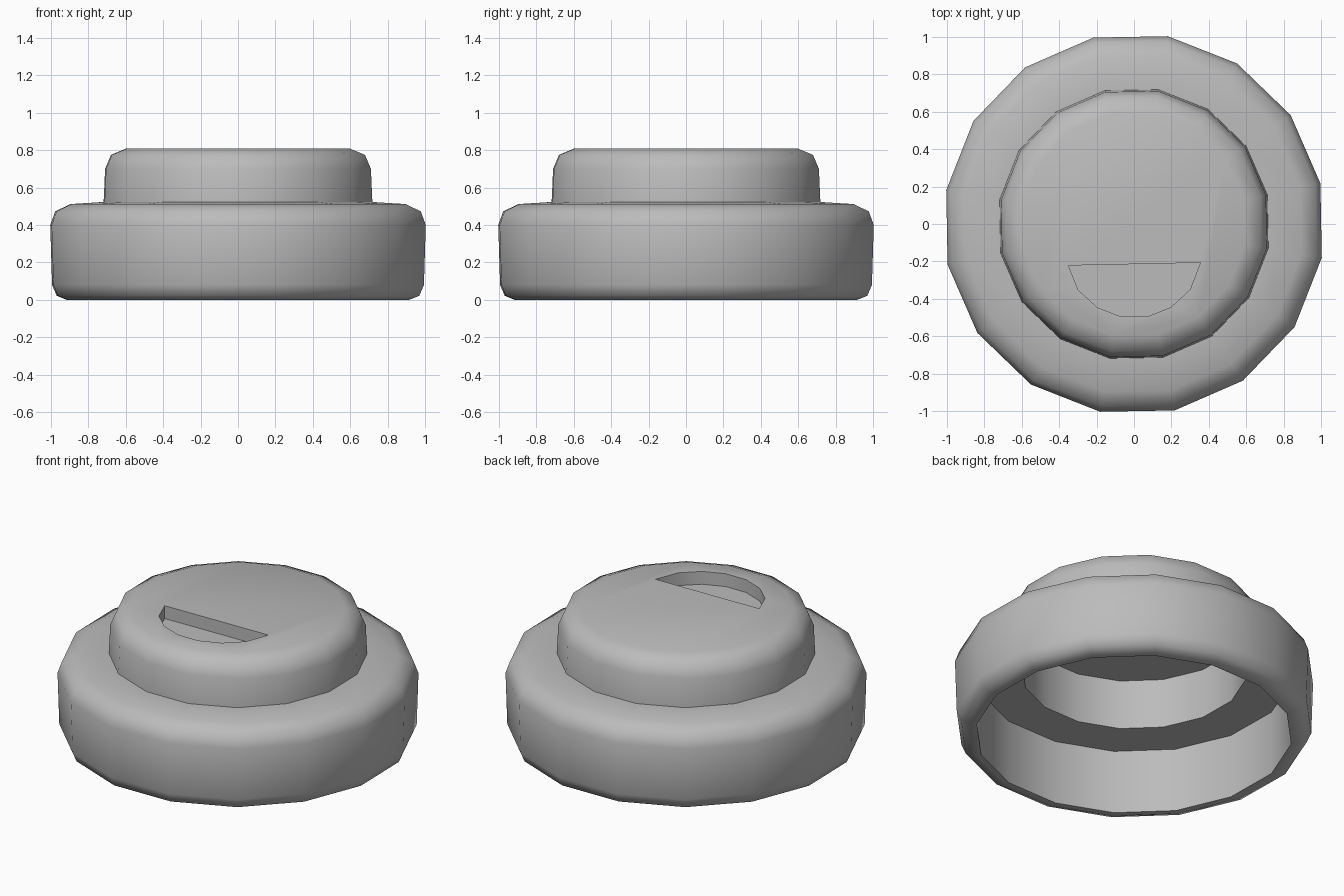
import bpy, bmesh
from math import radians, sin, cos

cube = bpy.data.objects.get("Cube")
if cube:
    bpy.data.objects.remove(cube, do_unlink=True)

SIDES = 16
TURN = radians(12.3)


def add_object(name, bm):
    bmesh.ops.recalc_face_normals(bm, faces=bm.faces)
    mesh = bpy.data.meshes.new(name)
    bm.to_mesh(mesh)
    bm.free()
    obj = bpy.data.objects.new(name, mesh)
    bpy.context.collection.objects.link(obj)
    return obj


def lathe(name, profile):
    """Turn an open profile into rings and close both ends with flat discs."""
    bm = bmesh.new()
    rings = []
    for r, z in profile:
        angles = [TURN + radians(360 * i / SIDES) for i in range(SIDES)]
        rings.append([bm.verts.new((r * cos(a), r * sin(a), z)) for a in angles])
    for low, high in zip(rings, rings[1:]):
        for i in range(SIDES):
            j = (i + 1) % SIDES
            bm.faces.new((low[i], low[j], high[j], high[i]))
    bm.faces.new(rings[0])
    bm.faces.new(rings[-1])
    return add_object(name, bm)


def prism(name, outline, bottom, top):
    bm = bmesh.new()
    face = bm.faces.new([bm.verts.new((x, y, bottom)) for x, y in outline])
    moved = bmesh.ops.extrude_face_region(bm, geom=[face])["geom"]
    verts = [v for v in moved if isinstance(v, bmesh.types.BMVert)]
    bmesh.ops.translate(bm, verts=verts, vec=(0, 0, top - bottom))
    return add_object(name, bm)


grey = bpy.data.materials.new("plain_grey")
grey.use_nodes = True
colour = (0.5, 0.5, 0.5, 1)
grey.diffuse_color = colour
grey.node_tree.nodes["Principled BSDF"].inputs["Base Color"].default_value = colour

# Hollow stepped cap: inner ceiling, bore, skirt, rim, outer wall, crown
cap = lathe("stepped_cap", [
    (0.635, 0.71), (0.635, 0.40), (0.895, 0.40), (0.895, 0),
    (0.93, 0), (0.985, 0.022), (1.01, 0.08), (1.02, 0.40),
    (0.993, 0.473), (0.91, 0.512), (0.735, 0.523), (0.73, 0.523),
    (0.722, 0.70), (0.69, 0.775), (0.605, 0.81),
])
cap.data.materials.append(grey)

# Half-round finger recess in the crown
arc = [radians(-36.3 - 21.4 * k) for k in range(6)]
outline = [(0.355, -0.207)]
outline += [(0.372 * cos(a), -0.13 + 0.372 * sin(a)) for a in arc]
outline += [(-0.35, -0.222)]
cutter = prism("recess_cutter", outline, 0.73, 0.95)
cutter.data.materials.append(grey)
cutter.hide_render = True

cut = cap.modifiers.new("finger_recess", "BOOLEAN")
cut.operation = "DIFFERENCE"
cut.solver = "EXACT"
cut.object = cutter

bpy.ops.object.select_all(action="DESELECT")
cap.select_set(True)
bpy.context.view_layer.objects.active = cap
bpy.ops.object.modifier_apply(modifier=cut.name)
bpy.data.objects.remove(cutter, do_unlink=True)
bpy.ops.object.shade_smooth_by_angle(angle=radians(50))
